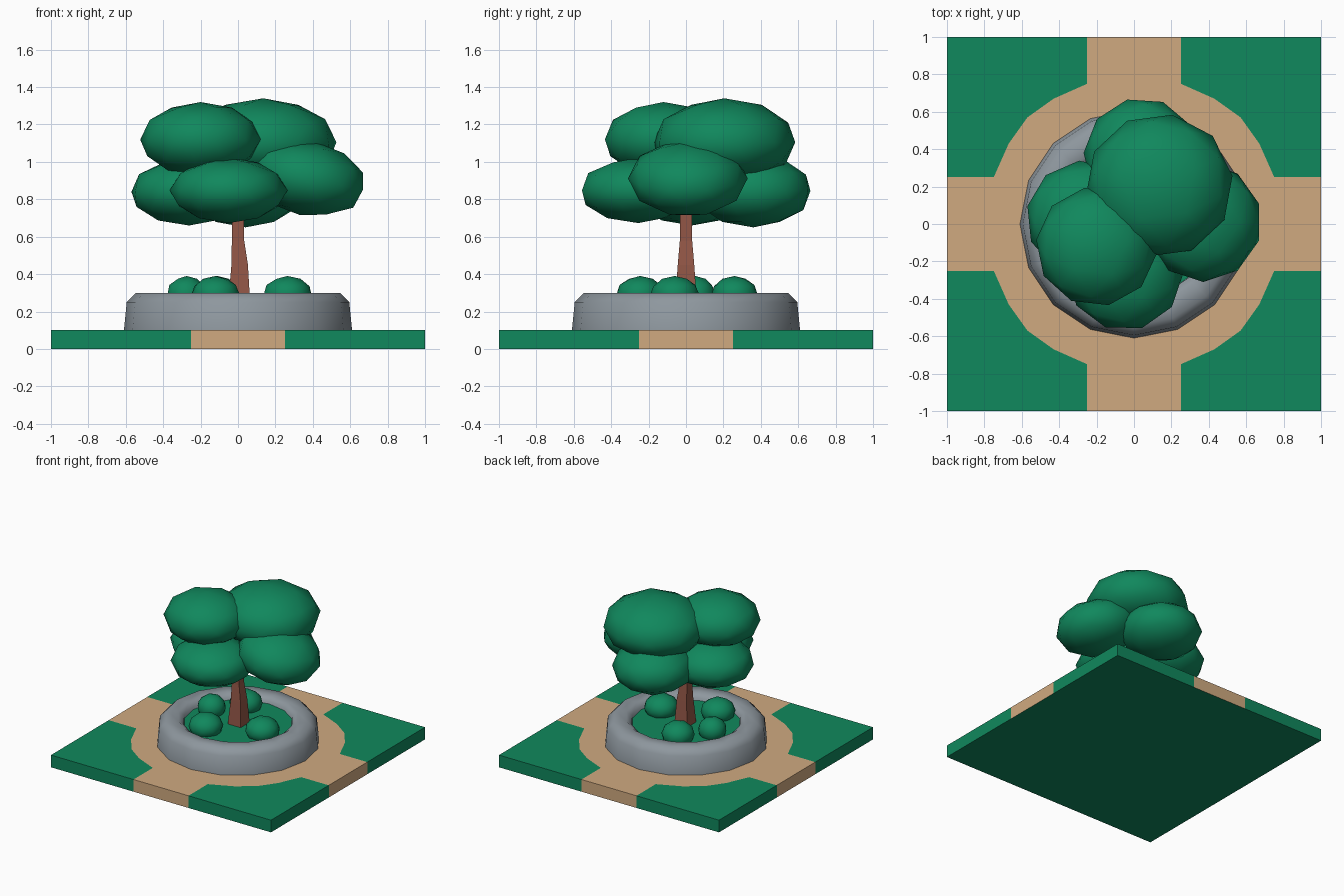
import bpy, bmesh, math

if "Cube" in bpy.data.objects:
    bpy.data.objects.remove(bpy.data.objects["Cube"])


def material(name, rgb):
    lin = [((c / 255 + 0.055) / 1.055) ** 2.4 if c > 10 else c / 255 / 12.92 for c in rgb]
    m = bpy.data.materials.new(name)
    m.diffuse_color = (*lin, 1)
    m.use_nodes = True
    m.node_tree.nodes["Principled BSDF"].inputs["Base Color"].default_value = m.diffuse_color
    return m


GREEN = material("leaf_green", (16, 136, 93))
TAN = material("path_tan", (208, 170, 128))
GREY = material("stone_grey", (142, 151, 158))
BROWN = material("bark_brown", (146, 86, 70))


def finish(name, bm, mats, smooth=None):
    bmesh.ops.remove_doubles(bm, verts=bm.verts, dist=0.0005)
    bmesh.ops.recalc_face_normals(bm, faces=bm.faces)
    me = bpy.data.meshes.new(name)
    bm.to_mesh(me)
    bm.free()
    for m in mats:
        me.materials.append(m)
    ob = bpy.data.objects.new(name, me)
    bpy.context.collection.objects.link(ob)
    if smooth:
        bpy.ops.object.select_all(action='DESELECT')
        ob.select_set(True)
        bpy.context.view_layer.objects.active = ob
        bpy.ops.object.shade_smooth_by_angle(angle=math.radians(smooth))
    return ob


# ground slab: four lawn corners and a crossing path with a round middle
def turn(pts, k):
    for _ in range(k):
        pts = [(-y, x) for x, y in pts]
    return pts


def slab_region(bm, pts, mat):
    low = [bm.verts.new((x, y, 0)) for x, y in pts]
    top = [bm.verts.new((x, y, 0.1)) for x, y in pts]
    bm.faces.new(top).material_index = mat
    bm.faces.new(low[::-1]).material_index = 0
    for i in range(len(pts)):
        j = (i + 1) % len(pts)
        a, b = pts[i], pts[j]
        if any(abs(a[k]) == 1 and a[k] == b[k] for k in (0, 1)):
            bm.faces.new((low[i], low[j], top[j], top[i])).material_index = mat


quarter = [(1, .25), (.75, .25), (.67, .43), (.57, .57), (.43, .67), (.25, .75), (.25, 1)]
bm = bmesh.new()
slab_region(bm, [p for k in range(4) for p in turn(quarter, k)], 1)
for k in range(4):
    slab_region(bm, turn([(1, 1)] + quarter[::-1], k), 0)
bmesh.ops.triangulate(bm, faces=[f for f in bm.faces if len(f.verts) > 4])
finish("ground_slab", bm, [GREEN, TAN])

# round stone planter, 16 sides
profile = [(.61, .1), (.595, .25), (.545, .3), (.45, .3), (.41, .27), (.40, .2)]
N = 16
bm = bmesh.new()
rings = [[bm.verts.new((r * math.cos(2 * math.pi * i / N), r * math.sin(2 * math.pi * i / N), z))
          for i in range(N)] for r, z in profile]
for a, b in zip(rings, rings[1:]):
    for i in range(N):
        j = (i + 1) % N
        bm.faces.new((a[i], a[j], b[j], b[i]))
finish("stone_planter", bm, [GREY], 50)

# grass inside the planter
bm = bmesh.new()
bm.faces.new([bm.verts.new((.41 * math.cos(2 * math.pi * i / N),
                            .41 * math.sin(2 * math.pi * i / N), .25)) for i in range(N)])
finish("planter_grass", bm, [GREEN])

# square tapering trunk
bm = bmesh.new()
prev = None
for z, cx, h in [(.23, .006, .06), (.45, .009, .044), (.58, 0, .033), (1.0, 0, .028)]:
    ring = [bm.verts.new((cx + sx * h, sy * h, z)) for sx, sy in turn([(1, 1)], 0)
            + turn([(1, 1)], 1) + turn([(1, 1)], 2) + turn([(1, 1)], 3)]
    if prev:
        for i in range(4):
            bm.faces.new((prev[i], prev[(i + 1) % 4], ring[(i + 1) % 4], ring[i]))
    else:
        bm.faces.new(ring[::-1])
    prev = ring
bm.faces.new(prev)
finish("trunk", bm, [BROWN])


# low-poly smooth foliage lumps
def blob(name, loc, size, rot=(0, 0, 0), floor=None):
    bm = bmesh.new()
    bmesh.ops.create_icosphere(bm, subdivisions=2, radius=1)
    if floor is not None:  # flattened underside
        for v in bm.verts:
            v.co.z = max(v.co.z, floor)
    c, s = math.cos(rot[2]), math.sin(rot[2])
    for v in bm.verts:
        x, y, z = v.co
        v.co = ((x * c - y * s) * size[0], (x * s + y * c) * size[1], z * size[2])
    ob = finish(name, bm, [GREEN], 60)
    ob.location = loc
    ob.rotation_euler = (rot[0], rot[1], 0)


blob("crown_front", (-.05, -.255, .848), (.315, .315, .175), (0, 0, .3))
blob("crown_left", (-.262, .03, .84), (.315, .31, .18), (0, 0, .1))
blob("crown_back", (.04, .36, .845), (.31, .315, .195), (0, 0, .25))
blob("crown_right", (.37, .01, .912), (.32, .32, .2), (0, .2, 0))
blob("crown_top_left", (-.2, -.12, 1.12), (.325, .32, .2), (0, 0, .2))
blob("crown_top_right", (.135, .205, 1.105), (.395, .385, .235), (0, 0, .45), -.75)

# small bushes in the planter
for i, (x, y, r) in enumerate([(-.275, .05, .108), (-.12, -.245, .13),
                               (-.11, .26, .125), (.265, -.06, .132)]):
    blob(f"bush_{i + 1}", (x, y, .29), (r, r, .1), (0, 0, .4 * i))
